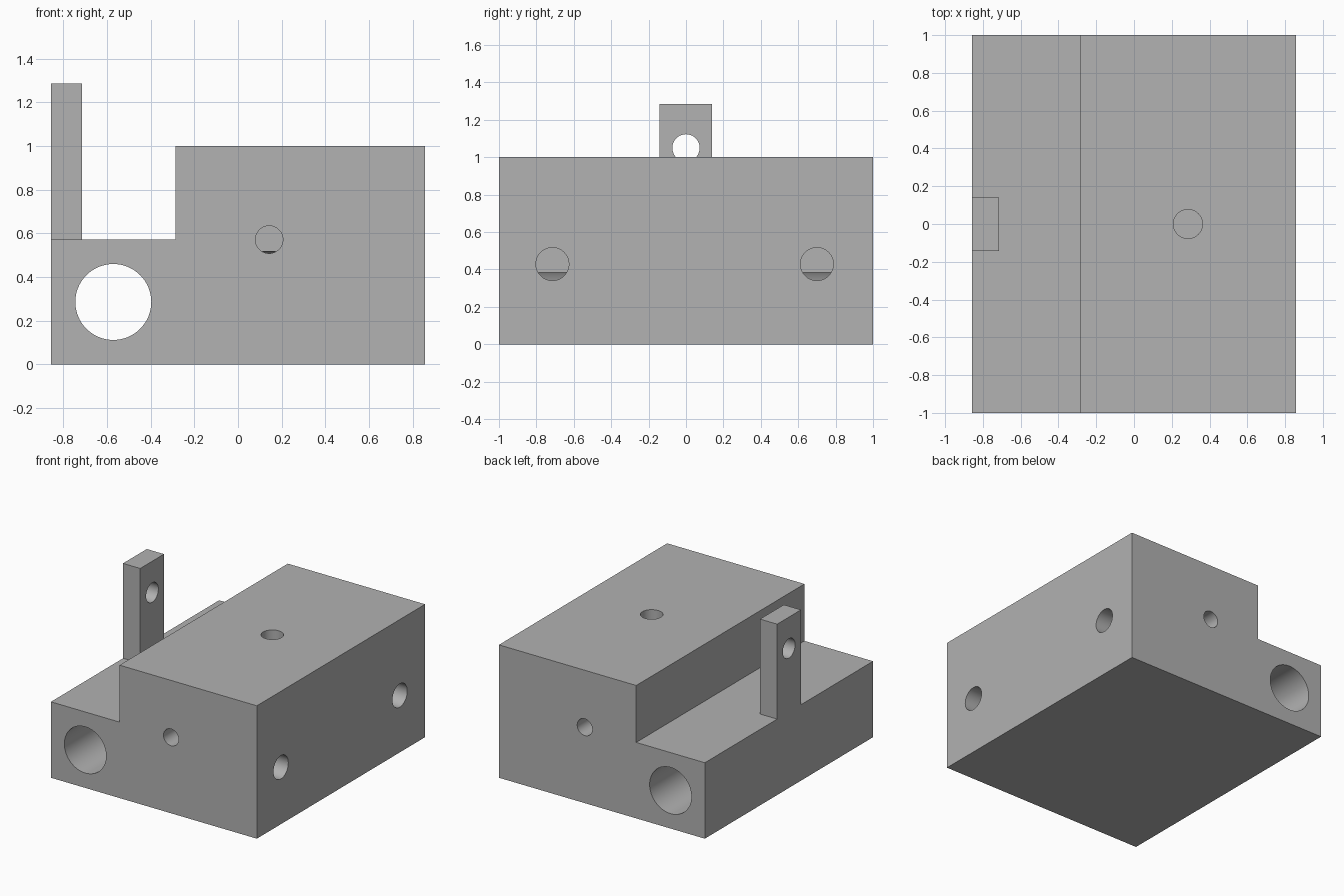
import bpy
import bmesh
from math import pi, radians
from mathutils import Matrix

if "Cube" in bpy.data.objects:
    bpy.data.objects.remove(bpy.data.objects["Cube"], do_unlink=True)

U = 1 / 7          # design module
W = 6 * U          # half width of the block

grey = bpy.data.materials.new("plain grey")
grey.use_nodes = True
colour = (0.445, 0.445, 0.445, 1)
grey.diffuse_color = colour
grey.node_tree.nodes["Principled BSDF"].inputs["Base Color"].default_value = colour


def new_object(name, bm):
    bmesh.ops.recalc_face_normals(bm, faces=bm.faces)
    mesh = bpy.data.meshes.new(name)
    bm.to_mesh(mesh)
    bm.free()
    mesh.materials.append(grey)
    obj = bpy.data.objects.new(name, mesh)
    bpy.context.collection.objects.link(obj)
    return obj


def extrude_profile(name, profile, y0, y1):
    """Extrude an x-z outline from y0 to y1."""
    bm = bmesh.new()
    face = bm.faces.new([bm.verts.new((x, y0, z)) for x, z in profile])
    grown = bmesh.ops.extrude_face_region(bm, geom=[face])["geom"]
    verts = [g for g in grown if isinstance(g, bmesh.types.BMVert)]
    bmesh.ops.translate(bm, verts=verts, vec=(0, y1 - y0, 0))
    return new_object(name, bm)


def drill(target, name, axis, centre, radius, length):
    """Cut a round hole; centre is the middle of the drilled cylinder."""
    turn = {"x": Matrix.Rotation(pi / 2, 4, "Y"),
            "y": Matrix.Rotation(pi / 2, 4, "X"),
            "z": Matrix.Identity(4)}[axis]
    bm = bmesh.new()
    bmesh.ops.create_cone(bm, cap_ends=True, segments=64, radius1=radius,
                          radius2=radius, depth=length,
                          matrix=Matrix.Translation(centre) @ turn)
    cutter = new_object(name + "_cutter", bm)
    cutter.hide_render = True
    mod = target.modifiers.new(name, "BOOLEAN")
    mod.operation = "DIFFERENCE"
    mod.solver = "EXACT"
    mod.object = cutter
    return cutter


def finish(obj, cutters):
    """Apply the cuts, remove the cutters and shade the bores smooth."""
    bpy.ops.object.select_all(action="DESELECT")
    bpy.context.view_layer.objects.active = obj
    obj.select_set(True)
    for mod in list(obj.modifiers):
        bpy.ops.object.modifier_apply(modifier=mod.name)
    for cutter in cutters:
        bpy.data.objects.remove(cutter, do_unlink=True)
    bpy.ops.object.shade_smooth_by_angle(angle=radians(30))


# Stepped block
block = extrude_profile("stepped_block", [
    (-W, 0), (W, 0), (W, 1), (-2 * U, 1), (-2 * U, 4 * U), (-W, 4 * U)], -1, 1)

# Long bore through the low step, blind hole in the top
cuts = [drill(block, "long_bore", "y", (-4 * U, 0, 2 * U), 0.174, 3),
        drill(block, "top_hole", "z", (2 * U, 0, 1), 0.077, 4 * U)]

# Blind holes in both ends, meeting the deep side holes
for side, y in (("front", -1), ("back", 1)):
    cuts.append(drill(block, side + "_hole", "y", (U, y, 4 * U), 0.063, 4 * U))

# Deep side holes that just break into the long bore
for side, y in (("front", -5 * U), ("back", 0.70)):
    cuts.append(drill(block, side + "_side_hole", "x", (W, y, 3 * U), 0.088, 18 * U))
finish(block, cuts)

# Upright tab with a cross hole
tab = extrude_profile("upright_tab", [
    (-W, 4 * U), (-5 * U, 4 * U), (-5 * U, 9 * U), (-W, 9 * U)], -U, 0.14)
finish(tab, [drill(tab, "tab_hole", "x", (-5.5 * U, 0, 1.05), 0.073, 1)])
